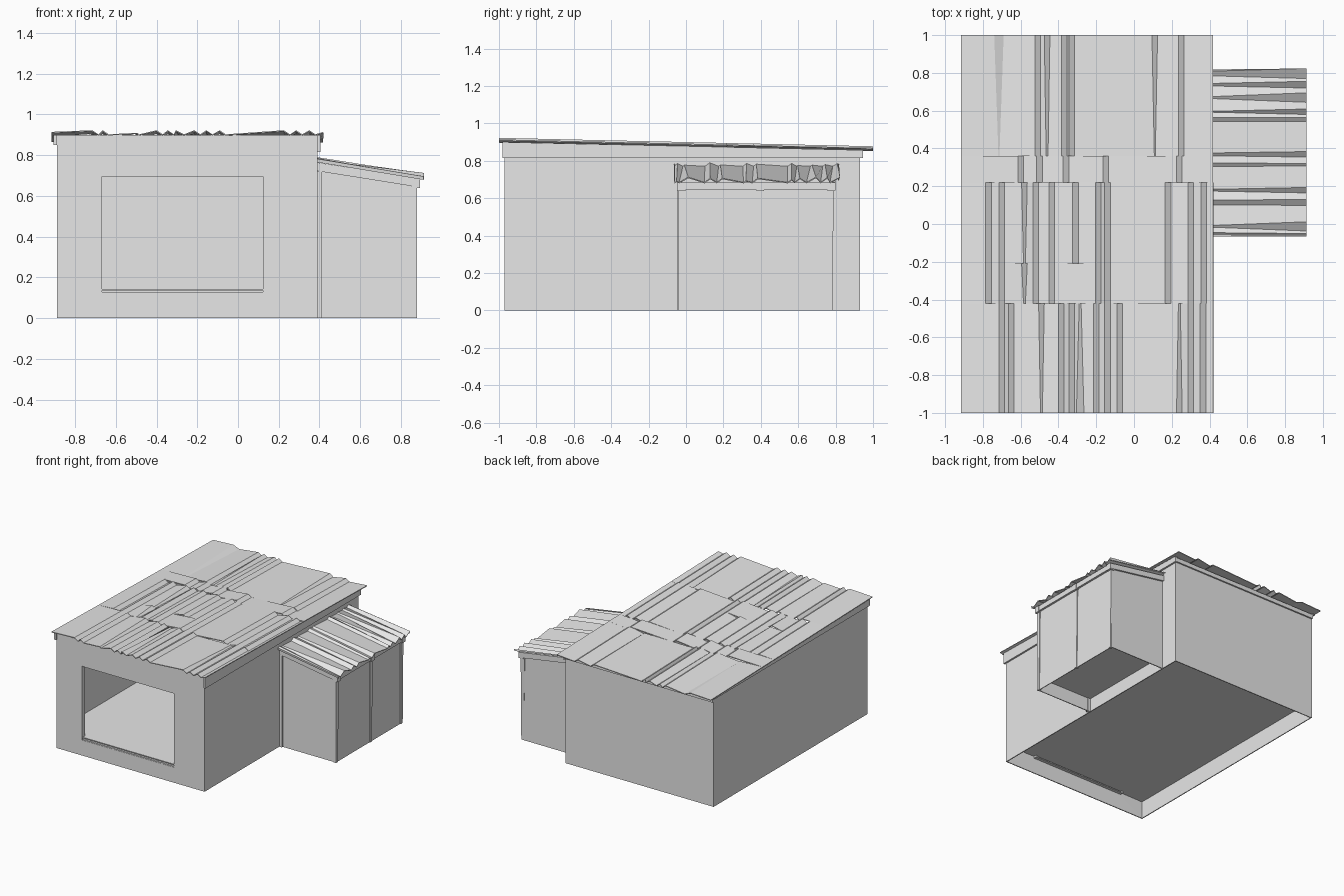
import bpy

if "Cube" in bpy.data.objects:
    bpy.data.objects.remove(bpy.data.objects["Cube"], do_unlink=True)

# Single grey material
GREY = (0.8, 0.8, 0.8, 1.0)
mat = bpy.data.materials.new("plain grey")
mat.diffuse_color = GREY
mat.use_nodes = True
mat.node_tree.nodes["Principled BSDF"].inputs["Base Color"].default_value = GREY


def mesh(name, verts, faces, thickness=0.0, offset=-1.0):
    """Mesh object, optionally thickened into a thin sheet."""
    me = bpy.data.meshes.new(name)
    me.from_pydata(verts, [], faces)
    me.materials.append(mat)
    ob = bpy.data.objects.new(name, me)
    bpy.context.collection.objects.link(ob)
    if thickness:
        mod = ob.modifiers.new("thickness", "SOLIDIFY")
        mod.thickness, mod.offset = thickness, offset
    return ob


def beam(name, a, b):
    """Four-sided beam between two end rectangles of four points each."""
    sides = [(i, (i + 1) % 4, (i + 1) % 4 + 4, i + 4) for i in range(4)]
    return mesh(name, a + b, [(3, 2, 1, 0), (4, 5, 6, 7)] + sides)


def box(name, x0, x1, y0, y1, z0, z1):
    ring = [(x0, y0), (x1, y0), (x1, y1), (x0, y1)]
    return beam(name, [(x, y, z0) for x, y in ring], [(x, y, z1) for x, y in ring])


def post(name, x0, x1, y0, y1, z, taper_x=0.0, taper_y=0.0):
    """Upright post that narrows towards the foot."""
    low = [(x0 + taper_x, y0), (x1, y0), (x1, y1 - taper_y), (x0 + taper_x, y1 - taper_y)]
    top = [(x0, y0), (x1, y0), (x1, y1), (x0, y1)]
    return beam(name, [(x, y, 0) for x, y in low], [(x, y, z) for x, y in top])


def profile(t0, t1, folds, end, amp):
    """Cross-section that climbs gently, then drops at every fold."""
    pts = [(t0, amp * 0.6)]
    for f in folds:
        t, w = f[0], f[1 + end]
        h = min(amp, w * 0.75)
        pts += [(t - w / 2, h), (t + w / 2, 0.0)]
    return pts + [(t1, amp * 0.6)]


def corrugated(name, t0, t1, s0, s1, folds, amp, place):
    """Sheet running from s0 to s1, folded across t."""
    rows = [[place(t, s, h) for t, h in profile(t0, t1, folds, e, amp)]
            for e, s in enumerate((s0, s1))]
    n = len(rows[0])
    faces = [(i, i + 1, n + i + 1, n + i) for i in range(n - 1)]
    return mesh(name, rows[0] + rows[1], faces, 0.006)


# Main walls, with a large opening at the front
L, R, F, B = -0.89, 0.39, -0.97, 0.93
ZF, ZB = 0.898, 0.856
OL, OR, OB, OT = -0.67, 0.125, 0.12, 0.70
walls = [(L, F, 0), (R, F, 0), (R, F, ZF), (L, F, ZF),
         (OL, F, OB), (OR, F, OB), (OR, F, OT), (OL, F, OT),
         (L, B, 0), (R, B, 0), (R, B, ZB), (L, B, ZB)]
mesh("main_walls", walls,
     [(0, 1, 5, 4), (1, 2, 6, 5), (2, 3, 7, 6), (3, 0, 4, 7),
      (1, 9, 10, 2), (9, 8, 11, 10), (8, 0, 3, 11)], 0.01)
box("main_floor", L + 0.005, R - 0.005, F + 0.005, B - 0.005, 0.135, 0.142)

# Frame lining the opening
for nm, x0, x1, z0, z1 in (("sill", OL, OR, OB, OB + 0.008), ("head", OL, OR, OT - 0.004, OT + 0.01),
                           ("left_jamb", OR - 0.002, OR + 0.01, OB, OT),
                           ("right_jamb", OL - 0.01, OL + 0.002, OB, OT)):
    box("opening_" + nm, x0, x1, F + 0.002, F + 0.035, z0, z1)


# Boards under the roof edges
def roof_z(y):
    return 0.9005 - 0.0225 * (y + 1)


for nm, x0, x1, z in (("left", R - 0.002, R + 0.014, 0.815), ("right", L - 0.016, L + 0.002, 0.85)):
    a = [(x0, F - 0.012, z), (x1, F - 0.012, z), (x1, F - 0.012, roof_z(F)), (x0, F - 0.012, roof_z(F))]
    b = [(x0, B + 0.015, z), (x1, B + 0.015, z), (x1, B + 0.015, roof_z(B)), (x0, B + 0.015, roof_z(B))]
    beam(nm + "_eave_board", a[::-1], b[::-1])
box("back_eave_board", L, R, B - 0.002, B + 0.012, 0.82, 0.852)

# Main roof sheets: folds as (x, width at front end, width at back end)
W = 0.03
front_folds = [(-0.70, W, W), (-0.65, W, W), (-0.49, 0.01, W), (-0.385, W, W), (-0.33, W, W),
               (-0.285, 0.04, 0.01), (-0.20, W, W), (-0.14, W, W), (-0.075, W, W),
               (0.24, W, 0.01), (0.30, W, W), (0.365, W, W)]
mid_folds = [(-0.77, W, W), (-0.70, W, W), (-0.58, 0.01, W), (-0.52, W, W), (-0.435, W, W),
             (-0.31, W, W), (-0.19, W, W), (-0.14, W, W), (0.18, W, W), (0.30, W, W), (0.37, W, W)]
mid_back_folds = [f for f in mid_folds if f[0] not in (-0.435, 0.18)] 
mid_front_folds = [f for f in mid_folds if f[0] != -0.31]
back_folds = [(-0.715, 0.005, 0.05), (-0.51, W, W), (-0.46, 0.01, W), (-0.37, W, W),
              (-0.33, W, W), (0.11, 0.005, W), (0.25, W, W)]
joint_folds = [(-0.60, W, W), (-0.50, W, W), (-0.36, W, W), (-0.15, W, W), (0.24, W, W)]
sheets = [(-1.0, -0.42, front_folds), (-0.42, -0.21, mid_front_folds), (-0.21, 0.22, mid_folds),
          (0.22, 0.36, joint_folds), (0.36, 1.0, back_folds)]
for i, (y0, y1, folds) in enumerate(sheets):
    corrugated(f"roof_sheet_{i + 1}", -0.915, 0.418, y0, y1, folds, 0.02,
               lambda x, y, h: (x, y, roof_z(y) + 0.002 + h))

# Lean-to walls and floor
AX, AF, AB = 0.872, -0.035, 0.785
lean = [(x, y, z) for x, y, zt in ((R, AF, 0.755), (AX, AF, 0.683), (AX, AB, 0.683), (R, AB, 0.755))
        for z in (0.0, zt)]
mesh("lean_to_walls", lean, [(0, 2, 3, 1), (2, 4, 5, 3), (4, 6, 7, 5)], 0.008)
box("lean_to_floor", R, AX - 0.005, AF + 0.005, AB - 0.005, 0.105, 0.112)

# Lean-to posts with blocks at the top
for nm, y in (("front", -0.04), ("middle", 0.38), ("back", 0.76)):
    post(f"lean_to_{nm}_post", AX - 0.028, AX + 0.006, y, y + 0.03, 0.645, 0.012, 0.008)
    box(f"lean_to_{nm}_post_block", AX - 0.02, AX + 0.022, y - 0.004, y + 0.036, 0.638, 0.684)
post("lean_to_wall_post", R - 0.005, R + 0.022, AF - 0.012, AF + 0.01, 0.72, 0.0, 0.0)

# Lean-to edge boards
box("lean_to_outer_board", AX, AX + 0.016, AF - 0.005, AB + 0.01, 0.645, 0.685)
for nm, y0, y1 in (("front", AF - 0.012, AF + 0.002), ("back", AB - 0.002, AB + 0.014)):
    ends = [[(x, y0, z), (x, y1, z), (x, y1, z + 0.042), (x, y0, z + 0.042)]
            for x, z in ((R, 0.722), (0.892, 0.642))]
    beam(f"lean_to_{nm}_board", *[e[::-1] for e in ends[::-1]])

# Lean-to roof: folds as (-y, width at wall, width at outer edge)
lean_folds = [(-0.795, 0.02, 0.05), (-0.738, 0.012, 0.035), (-0.67, 0.008, 0.05), (-0.595, 0.005, 0.03),
              (-0.555, 0.02, 0.02), (-0.37, 0.015, 0.03), (-0.315, 0.02, 0.012), (-0.18, 0.01, 0.03),
              (-0.115, 0.025, 0.03), (0.012, 0.008, 0.05), (0.055, 0.02, 0.01)]
corrugated("lean_to_roof", -0.812, 0.065, R, 0.912, lean_folds, 0.028,
           lambda t, x, h: (x, -t, 0.765 - 0.165 * (x - R) + h)).modifiers["thickness"].offset = 1
